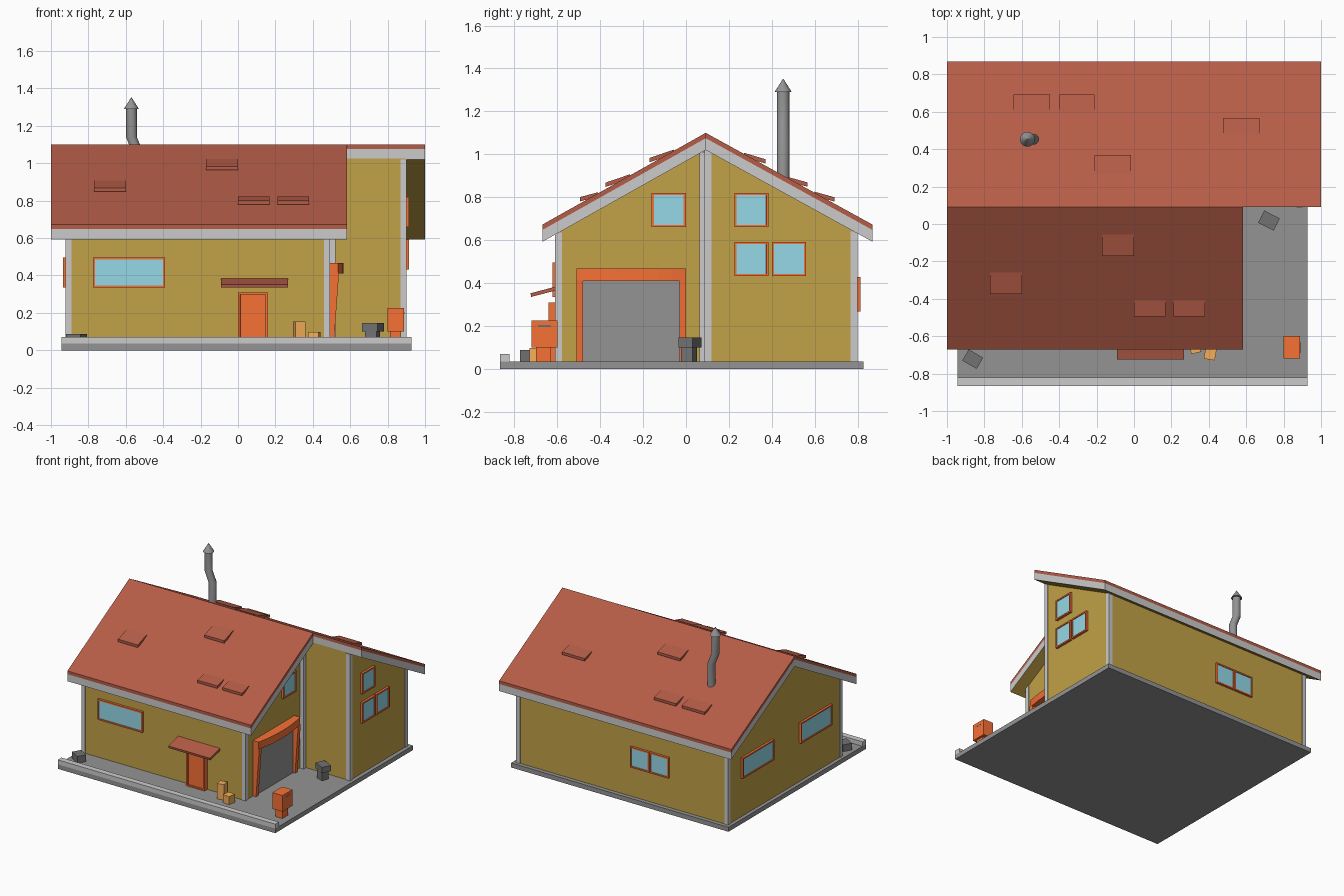
import bpy, bmesh
from math import radians
from mathutils import Matrix, Vector

if "Cube" in bpy.data.objects:
    bpy.data.objects.remove(bpy.data.objects["Cube"])


def material(name, r, g, b):
    m = bpy.data.materials.new(name)
    m.diffuse_color = (r, g, b, 1)
    m.use_nodes = True
    m.node_tree.nodes["Principled BSDF"].inputs["Base Color"].default_value = m.diffuse_color
    return m


YELLOW = material("wall_yellow", 0.54, 0.36, 0.063)
RED = material("roof_red", 0.462, 0.109, 0.064)
ORANGE = material("orange", 0.93, 0.165, 0.036)
GLASS = material("glass_blue", 0.30, 0.69, 0.80)
LIGHT = material("trim_grey", 0.70, 0.70, 0.70)
GREY = material("concrete_grey", 0.295, 0.295, 0.295)
DARK = material("dark_grey", 0.17, 0.17, 0.17)
TAN = material("cardboard", 0.92, 0.43, 0.10)


def finish(name, bm, *mats):
    bmesh.ops.recalc_face_normals(bm, faces=bm.faces)
    me = bpy.data.meshes.new(name)
    bm.to_mesh(me)
    bm.free()
    for m in mats:
        me.materials.append(m)
    ob = bpy.data.objects.new(name, me)
    bpy.context.collection.objects.link(ob)
    return ob


def box(name, x, y, z, mat, turn=0):
    """Box from three (min, max) ranges, optionally turned about its own z."""
    bm = bmesh.new()
    size = [r[1] - r[0] for r in (x, y, z)]
    mid = [(r[0] + r[1]) / 2 for r in (x, y, z)]
    mtx = Matrix.Translation(mid) @ Matrix.Rotation(radians(turn), 4, 'Z') @ Matrix.Diagonal((*size, 1))
    bmesh.ops.create_cube(bm, size=1, matrix=mtx)
    return finish(name, bm, mat)


def prism(name, pts, axis, a, b, mat, under=None):
    """Extrude a profile along x (points are y,z), y (x,z) or z (x,y)."""
    place = {'x': lambda p, t: (t, *p), 'y': lambda p, t: (p[0], t, p[1]),
             'z': lambda p, t: (*p, t)}[axis]
    bm = bmesh.new()
    face = bm.faces.new([bm.verts.new(place(p, a)) for p in pts])
    ext = bmesh.ops.extrude_face_region(bm, geom=[face])
    move = Vector(place((0, 0), b - a))
    bmesh.ops.translate(bm, vec=move, verts=[v for v in ext["geom"] if isinstance(v, bmesh.types.BMVert)])
    bmesh.ops.recalc_face_normals(bm, faces=bm.faces)
    if under:
        for f in bm.faces:
            if f.normal.z < -0.5:
                f.material_index = 1
    return finish(name, bm, mat, *([under] if under else []))


def panel(name, centre, w, h, turn, inner, depth=0.018, border=0.015, recess=0.006):
    """Framed panel on a wall: flat border around a recessed inner face."""
    bm = bmesh.new()
    bmesh.ops.create_cube(bm, size=1, matrix=Matrix.Translation((0, -depth / 2 + 0.005, 0))
                          @ Matrix.Diagonal((w, depth + 0.01, h, 1)))
    bm.normal_update()
    front = min(bm.faces, key=lambda f: f.calc_center_median().y)
    for step in (border, 0.0005):
        bmesh.ops.inset_region(bm, faces=[front], thickness=step)
    bmesh.ops.translate(bm, vec=(0, recess, 0), verts=front.verts)
    front.material_index = 1
    bm.transform(Matrix.Translation(centre) @ Matrix.Rotation(radians(turn), 4, 'Z'))
    return finish(name, bm, ORANGE, inner)


# Ground slab and front kerb
box("ground_slab", (-0.945, 0.928), (-0.867, 0.827), (0, 0.035), GREY)
box("front_kerb", (-0.945, 0.928), (-0.867, -0.822), (0.035, 0.07), LIGHT)

# Roof geometry: ridge line and the two eaves
RIDGE, TOP, EAVE = 0.092, 1.10, 0.672
SLOPE = {-0.67: (TOP - EAVE) / (RIDGE + 0.67), 0.87: (TOP - EAVE) / (0.87 - RIDGE)}


def roof_z(y):
    return TOP - abs(y - RIDGE) * SLOPE[-0.67 if y < RIDGE else 0.87]


# Walls: front wing and taller rear wing
prism("main_walls", [(-0.605, 0.03), (-0.605, roof_z(-0.605) - 0.075), (RIDGE, TOP - 0.075),
                     (0.795, roof_z(0.795) - 0.075), (0.795, 0.03)], 'x', -0.917, 0.487, YELLOW)
prism("side_walls", [(RIDGE, 0.03), (RIDGE, TOP - 0.075),
                     (0.795, roof_z(0.795) - 0.075), (0.795, 0.03)], 'x', 0.48, 0.897, YELLOW)

# Roof slopes: red covering above a grey fascia with a yellow underside
for label, eave, x1 in (("front", -0.67, 0.582), ("back", 0.87, 1.0)):
    for part, hi, lo, mat, under in (("covering", 0, 0.025, RED, None),
                                     ("fascia", 0.025, 0.08, LIGHT, YELLOW)):
        prism(f"{label}_roof_{part}", [(RIDGE, TOP - hi), (eave, EAVE - hi),
                                       (eave, EAVE - lo), (RIDGE, TOP - lo)], 'x', -1, x1, mat, under)

# Raised roof flaps: low edge lifted clear, high edge sunk into the slope
flaps = [(-0.77, -0.60, -0.375, -0.26), (-0.17, 0, -0.17, -0.055), (0, 0.168, -0.495, -0.41),
         (0.212, 0.38, -0.495, -0.41), (-0.645, -0.45, 0.693, 0.60), (-0.40, -0.21, 0.693, 0.60),
         (-0.21, -0.015, 0.37, 0.27), (0.475, 0.67, 0.567, 0.475)]
for i, (x0, x1, low, high) in enumerate(flaps):
    prism(f"roof_flap_{i + 1}", [(low, roof_z(low) + 0.010), (low, roof_z(low) + 0.030),
                                 (high, roof_z(high) + 0.005), (high, roof_z(high) - 0.015)],
          'x', x0, x1, RED)

# Corner boards
corners = [(-0.922, -0.61, 1, 1), (0.492, -0.61, -1, 1), (-0.922, 0.80, 1, -1),
           (0.902, 0.80, -1, -1), (0.902, RIDGE - 0.005, -1, 1), (0.522, RIDGE + 0.025, -1, -1)]
for i, (x, y, dx, dy) in enumerate(corners):
    top = (TOP - 0.08, TOP - 0.09)[i - 4] if i > 3 else roof_z(y) - 0.07
    d = 0.055 if i == 5 else 0.032
    box(f"corner_board_{i + 1}", sorted((x, x + 0.032 * dx)), sorted((y, y + d * dy)),
        (0.03, top), LIGHT)

# Windows
panel("front_window", (-0.582, -0.605, 0.415), 0.385, 0.16, 0, GLASS)
for i, y in enumerate((0.44, -0.275)):
    panel(f"left_window_{i + 1}", (-0.917, y, 0.415), 0.385, 0.16, -90, GLASS)
for i, (y, z) in enumerate(((0.305, 0.74), (0.305, 0.512), (0.48, 0.512))):
    panel(f"right_window_{i + 1}", (0.897, y, z), 0.16, 0.16, 90, GLASS)
for i, x in enumerate((-0.168, -0.335)):
    panel(f"back_window_{i + 1}", (x, 0.795, 0.347), 0.163, 0.16, 180, GLASS)
panel("gable_window", (0.487, -0.08, 0.74), 0.16, 0.16, 90, GLASS)

# Front door and its sloping canopy
panel("front_door", (0.08, -0.605, 0.171), 0.16, 0.278, 0, ORANGE, depth=0.035, border=0.017, recess=0.012)
prism("door_canopy", [(-0.60, 0.385), (-0.725, 0.352), (-0.722, 0.335), (-0.60, 0.367)],
      'x', -0.092, 0.268, RED)

# Garage door with flared posts and a bowed header
box("garage_door", (0.48, 0.495), (-0.485, -0.025), (0.03, 0.415), GREY)
for label, y in (("front", -0.51), ("back", -0.03)):
    prism(f"garage_post_{label}", [(0.48, 0.03), (0.512, 0.03), (0.54, 0.415), (0.48, 0.415)],
          'y', y, y + 0.03, ORANGE)
bow = [(0.535 + 0.028 * (1 - (t / 4) ** 2), -0.255 + t * 0.255 / 4) for t in range(-4, 5)]
prism("garage_header", [(0.48, -0.51)] + bow + [(0.48, 0)], 'z', 0.41, 0.467, ORANGE)


# Bent chimney pipe with a conical cap
def ring_loft(name, rings, mat, n=16):
    bm = bmesh.new()
    prev = None
    for x, y, z, r in rings:
        geo = bmesh.ops.create_circle(bm, segments=n, radius=r, cap_ends=False,
                                      matrix=Matrix.Translation((x, y, z)))["verts"]
        if prev:
            for k in range(n):
                bm.faces.new((prev[k], prev[(k + 1) % n], geo[(k + 1) % n], geo[k]))
        else:
            bm.faces.new(geo)
        prev = geo
    bm.faces.new(prev)
    ob = finish(name, bm, mat)
    bpy.context.view_layer.objects.active = ob
    ob.select_set(True)
    bpy.ops.object.shade_smooth_by_angle()
    ob.select_set(False)


ring_loft("chimney_pipe", [(-0.537, 0.453, 0.84, 0.029), (-0.537, 0.453, 1.06, 0.029),
                           (-0.570, 0.453, 1.14, 0.029), (-0.570, 0.453, 1.295, 0.029)], GREY)
ring_loft("chimney_cap", [(-0.570, 0.453, 1.29, 0.04), (-0.570, 0.453, 1.352, 0.001)], GREY)

# Orange drop box on a foot
box("drop_box_foot", (0.812, 0.872), (-0.70, -0.63), (0.03, 0.105), ORANGE)
box("drop_box", (0.80, 0.888), (-0.72, -0.60), (0.10, 0.226), ORANGE)
box("drop_box_slot", (0.88, 0.889), (-0.69, -0.63), (0.195, 0.203), DARK)

# Cardboard boxes beside the door
box("tall_carton", (0.30, 0.355), (-0.69, -0.635), (0.03, 0.155), TAN, 12)
box("small_carton", (0.378, 0.437), (-0.725, -0.665), (0.03, 0.098), TAN, -10)

# Dark crates
box("yard_crate", (-0.907, -0.818), (-0.757, -0.688), (0.03, 0.088), DARK, -30)
box("crate_base", (0.688, 0.752), (-0.015, 0.042), (0.03, 0.105), DARK, -20)
box("crate_top", (0.675, 0.768), (-0.018, 0.055), (0.10, 0.145), DARK, -27)
